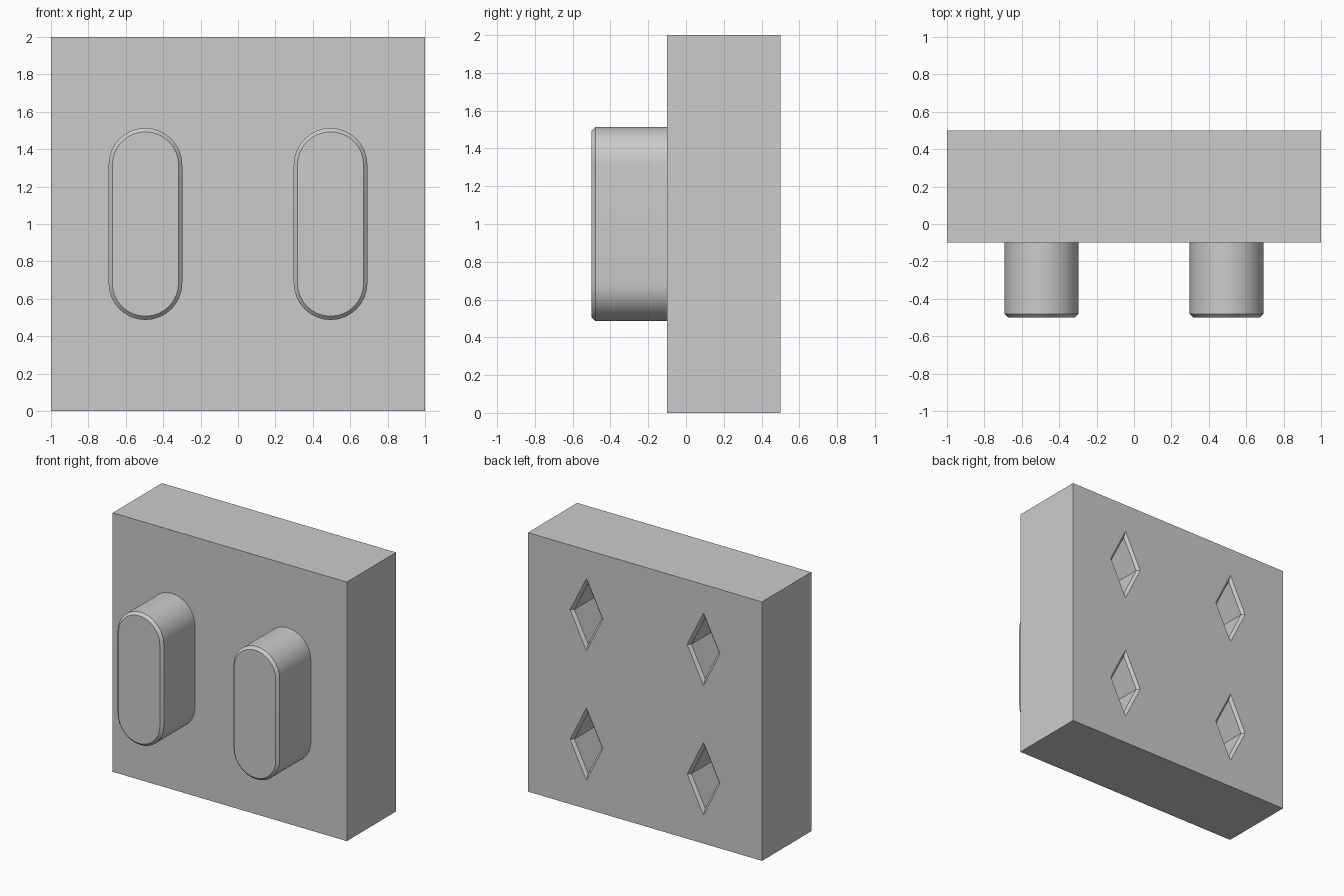
import bpy
import bmesh
from math import cos, sin, pi, radians

if "Cube" in bpy.data.objects:
    bpy.data.objects.remove(bpy.data.objects["Cube"], do_unlink=True)

grey = bpy.data.materials.new("plain grey")
grey.use_nodes = True
grey.diffuse_color = (0.6, 0.6, 0.6, 1)
grey.node_tree.nodes["Principled BSDF"].inputs["Base Color"].default_value = (0.6, 0.6, 0.6, 1)


def loft(name, sections):
    """Closed solid through (y, outline) sections, each outline a list of (x, z)."""
    bm = bmesh.new()
    rings = [[bm.verts.new((x, y, z)) for x, z in outline] for y, outline in sections]
    count = len(rings[0])
    for a, b in zip(rings, rings[1:]):
        for i in range(count):
            j = (i + 1) % count
            bm.faces.new((a[i], a[j], b[j], b[i]))
    bm.faces.new(rings[0])
    bm.faces.new(rings[-1])
    bmesh.ops.recalc_face_normals(bm, faces=bm.faces)
    mesh = bpy.data.meshes.new(name)
    bm.to_mesh(mesh)
    bm.free()
    mesh.materials.append(grey)
    obj = bpy.data.objects.new(name, mesh)
    bpy.context.collection.objects.link(obj)
    return obj


def activate(obj):
    bpy.ops.object.select_all(action='DESELECT')
    obj.select_set(True)
    bpy.context.view_layer.objects.active = obj


def capsule(cx, cz, radius, reach, steps=16):
    """Upright rounded slot; reach is the distance from centre to arc centre."""
    points = []
    for side, start in ((1, 0), (-1, pi)):
        for i in range(steps + 1):
            t = start + pi * i / steps
            points.append((cx + radius * cos(t), cz + side * reach + radius * sin(t)))
    return points


def diamond(cx, cz, scale):
    w, h = 0.14 * scale, 0.28 * scale
    return [(cx + w, cz), (cx, cz + h), (cx - w, cz), (cx, cz - h)]


# Main block
block = loft("block", [(y, [(-1, 0), (1, 0), (1, 2), (-1, 2)]) for y in (-0.1, 0.5)])

# Chamfered diamond sockets in the back
for cx in (-0.5, 0.5):
    for cz in (0.5, 1.5):
        cutter = loft("socket_cutter", [(0.52, diamond(cx, cz, 1.16)),
                                        (0.48, diamond(cx, cz, 0.84)),
                                        (0.1, diamond(cx, cz, 0.84))])
        cutter.hide_render = True
        activate(block)
        mod = block.modifiers.new("socket", 'BOOLEAN')
        mod.operation = 'DIFFERENCE'
        mod.solver = 'EXACT'
        mod.object = cutter
        bpy.ops.object.modifier_apply(modifier=mod.name)
        bpy.data.objects.remove(cutter, do_unlink=True)

# Rounded pegs on the front, with chamfered tips
for name, cx in (("right_peg", -0.495), ("left_peg", 0.495)):
    peg = loft(name, [(-0.1, capsule(cx, 1.0, 0.197, 0.316)),
                      (-0.48, capsule(cx, 1.0, 0.197, 0.316)),
                      (-0.5, capsule(cx, 1.0, 0.177, 0.316))])
    activate(peg)
    bpy.ops.object.shade_smooth_by_angle(angle=radians(30))
